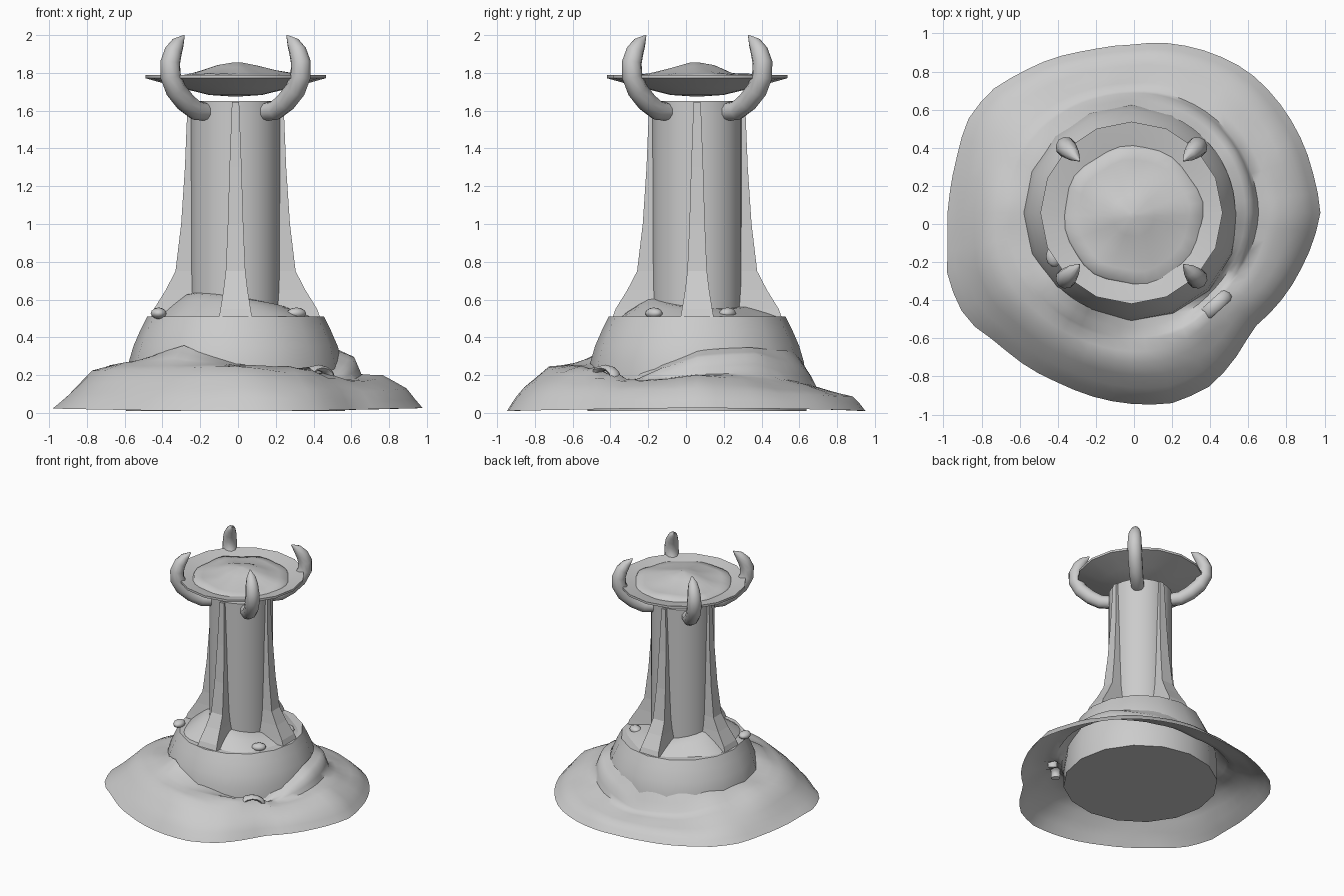
import bpy, bmesh, math
from mathutils import Vector, noise

if "Cube" in bpy.data.objects:
    bpy.data.objects.remove(bpy.data.objects["Cube"])

CX, CY = -0.013, 0.059          # tower axis
TAU = 2 * math.pi


def smooth_shade(ob, angle):
    bpy.ops.object.select_all(action='DESELECT')
    ob.select_set(True)
    bpy.context.view_layer.objects.active = ob
    bpy.ops.object.shade_smooth_by_angle(angle=math.radians(angle))


def loft(name, rings, cap_start=False, cap_end=False, angle=35, smooth=True):
    """Skin a list of closed rings of points into one object."""
    bm = bmesh.new()
    vs = [[bm.verts.new(p) for p in ring] for ring in rings]
    n = len(rings[0])
    for a, b in zip(vs, vs[1:]):
        for i in range(n):
            j = (i + 1) % n
            bm.faces.new((a[i], a[j], b[j], b[i]))
    if cap_start:
        bm.faces.new(vs[0][::-1])
    if cap_end:
        bm.faces.new(vs[-1])
    bmesh.ops.recalc_face_normals(bm, faces=bm.faces)
    me = bpy.data.meshes.new(name)
    bm.to_mesh(me)
    bm.free()
    ob = bpy.data.objects.new(name, me)
    bpy.context.collection.objects.link(ob)
    if smooth:
        smooth_shade(ob, angle)
    return ob


def polar(r, a, z):
    return (CX + r * math.cos(a), CY + r * math.sin(a), z)


def lathe(name, profile, n, **kw):
    return loft(name, [[polar(r, TAU * i / n, z) for i in range(n)] for r, z in profile], **kw)


def periodic(table, a):
    """Linear lookup in a sorted (angle, value) table that wraps round."""
    a %= TAU
    t = [(table[-1][0] - TAU, table[-1][1])] + table + [(table[0][0] + TAU, table[0][1])]
    for (a0, v0), (a1, v1) in zip(t, t[1:]):
        if a0 <= a <= a1:
            return v0 + (v1 - v0) * (a - a0) / max(a1 - a0, 1e-6)


# plinth, column and dish
lathe("plinth", [(.58, .01), (.58, .14), (.565, .27), (.54, .355), (.503, .44), (.468, .51)],
      16, cap_start=True, cap_end=True)
lathe("column", [(.239, .50), (.239, 1.65)], 24, cap_start=True, cap_end=True)
lathe("dish", [(.02, 1.675), (.14, 1.683), (.30, 1.722), (.478, 1.772), (.478, 1.79),
               (.36, 1.768), (.2, 1.73), (.02, 1.715)], 16, cap_start=True, cap_end=True, angle=25)

# four buttress fins: (height, outer radius, half width)
FIN = [(.505, .448, .088), (.55, .432, .08), (.65, .37, .064), (.75, .318, .052), (1.0, .288, .041),
       (1.3, .268, .032), (1.645, .254, .019)]
for k in range(4):
    d = Vector((math.cos(k * TAU / 4), math.sin(k * TAU / 4), 0))
    s = Vector((-d.y, d.x, 0))
    rings = []
    for z, r, w in FIN:
        c = Vector((CX, CY, z))
        rings.append([c + d * .19 - s * w, c + d * r - s * w, c + d * r + s * w, c + d * .19 + s * w])
    loft(f"buttress_{k + 1}", rings, cap_start=True, cap_end=True, smooth=False)

# four curved horns holding the dish: (radius, height, thickness)
HORN = [(.20, 1.592, .048), (.30, 1.602, .052), (.375, 1.645, .054), (.447, 1.71, .055),
        (.487, 1.785, .055), (.489, 1.855, .053), (.465, 1.915, .047), (.43, 1.96, .034),
        (.385, 1.998, .004)]
for k in range(4):
    a = TAU / 8 + k * TAU / 4
    d, s, up = Vector((math.cos(a), math.sin(a), 0)), Vector((-math.sin(a), math.cos(a), 0)), Vector((0, 0, 1))
    rings = []
    for i, (r, z, t) in enumerate(HORN):
        p, q = HORN[max(i - 1, 0)], HORN[min(i + 1, len(HORN) - 1)]
        tan = Vector((q[0] - p[0], q[1] - p[1])).normalized()
        nrm = d * -tan.y + up * tan.x
        c = Vector((CX, CY, z)) + d * r
        rings.append([c + nrm * t * math.cos(TAU * j / 10) + s * t * math.sin(TAU * j / 10)
                      for j in range(10)])
    loft(f"horn_{k + 1}", rings, cap_start=True, cap_end=True, angle=60)

# sand heaped in the dish
rings = []
for f, h in [(1, 1.765), (.97, 1.78), (.8, 1.79), (.55, 1.805), (.3, 1.838), (.05, 1.856)]:
    ring = []
    for i in range(32):
        a = TAU * i / 32
        r = f * (.366 + .006 * math.sin(8 * a) + .004 * math.sin(5 * a + 1))
        p = Vector(polar(r, a, h))
        p.x += .01
        p.y -= .015
        p.z += .02 * noise.noise(p * 6) if .2 < f < 1 else 0
        ring.append(p)
    rings.append(ring)
loft("dish_sand", rings, cap_end=True, angle=60)

# sand drift on the plinth around the column
rings = []
for r, f in [(.425, 0), (.38, .3), (.32, .65), (.27, .92), (.22, 1)]:
    rings.append([polar(r + .02 * math.sin(5 * a) * (1 - f), a,
                        .508 + f * (.088 + .042 * math.cos(a - 3.7)))
                  for a in (TAU * i / 40 for i in range(40))])
loft("plinth_sand", rings, angle=60)

# pebbles on the plinth
for k, (x, y) in enumerate([(.31, -.17), (-.42, -.17), (.31, .22)]):
    bpy.ops.mesh.primitive_ico_sphere_add(subdivisions=2, radius=.05, location=(x, y, .527))
    o = bpy.context.object
    o.name = f"pebble_{k + 1}"
    o.scale = (1.1, .85, .62)
    o.rotation_euler.z = .6 + k
    smooth_shade(o, 60)

# ground mound: outline seen from above
OUTLINE = [(.98, .07), (.95, .22), (.85, .5), (.6, .8), (.4, .9), (.16, .95), (-.02, .94), (-.24, .91),
           (-.6, .79), (-.75, .7), (-.87, .55), (-.93, .35), (-.96, .2), (-.975, -.1), (-.98, -.27),
           (-.88, -.5), (-.72, -.62), (-.38, -.84), (-.05, -.94), (.2, -.94), (.4, -.85),
           (.62, -.55), (.88, -.23)]
edge = sorted((math.atan2(y - CY, x - CX) % TAU, math.hypot(x - CX, y - CY)) for x, y in OUTLINE)
# heights every 30 degrees, from the plinth outward
HEIGHTS = [(.33, .29, .20, .20, .13), (.35, .31, .21, .155, .10), (.33, .25, .15, .12, .09),
           (.28, .16, .12, .105, .085), (.28, .17, .13, .11, .08), (.28, .23, .20, .16, .10),
           (.27, .26, .255, .21, .09), (.28, .265, .26, .23, .10), (.36, .31, .28, .23, .11),
           (.26, .25, .25, .25, .13), (.21, .23, .24, .20, .12), (.22, .20, .17, .165, .115)]
STEPS = [-.05, .15, .24, .5, .8]
cols = [[(math.radians(30 * i), h[c]) for i, h in enumerate(HEIGHTS)] for c in range(5)]


def mound(a, t):
    zs = [(s, periodic(c, a)) for s, c in zip(STEPS, cols)] + [(1, .02)]
    for (t0, z0), (t1, z1) in zip(zs, zs[1:]):
        if t <= t1 + 1e-6:
            return z0 + (z1 - z0) * (t - t0) / (t1 - t0)


rings = []
for t in [-.05, .02, .08, .15, .2, .24, .37, .5, .65, .8, .9, 1]:
    ring = []
    for i in range(60):
        a = TAU * i / 60
        p = Vector(polar(.565 + t * (periodic(edge, a) - .565), a, 0))
        p.z = mound(a, t)
        if t < 1:
            p.z += .012 * noise.noise(p * 5)
            # broken, crumpled rim towards the front right
            w = math.exp(-((math.degrees(a) - 315) / 18) ** 2)
            p.z += w * (.02 * math.exp(-((t - .3) / .08) ** 2) - .06 * math.exp(-((t - .08) / .1) ** 2))
            p.z += .04 * w * noise.noise(p * 13) * (t < .45)
        else:
            p.z = .025 - .015 * math.sin(a) ** 2
        ring.append(p)
    rings.append(ring)
loft("ground_mound", rings, angle=50)

# small arch of sand bridging the broken rim
rings = []
A = math.radians(312)
d, s = Vector((math.cos(A), math.sin(A), 0)), Vector((-math.sin(A), math.cos(A), 0))
for i in range(9):
    b = math.pi * (i / 8 * 1.2 - .1)
    o = s * math.cos(b) + Vector((0, 0, .75 * math.sin(b)))
    c = Vector(polar(.655, A, .175)) + o * .085
    rings.append([c + o * .022 * math.cos(TAU * j / 8) + d * .035 * math.sin(TAU * j / 8)
                  for j in range(8)])
loft("sand_arch", rings, cap_start=True, cap_end=True, angle=60)
